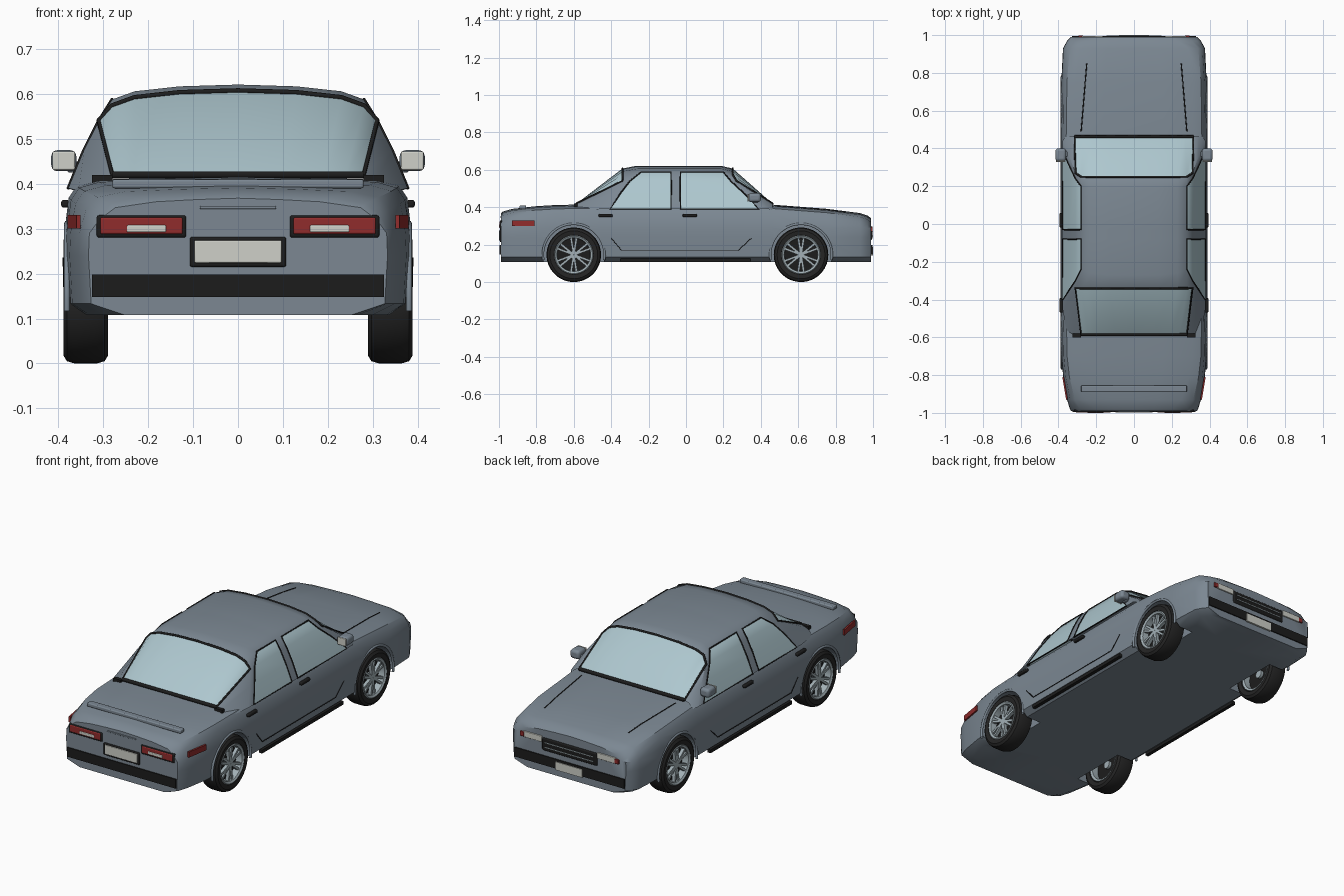
import bpy, bmesh, math
from mathutils import Matrix, Vector

cube = bpy.data.objects.get("Cube")
if cube:
    bpy.data.objects.remove(cube, do_unlink=True)


def material(name, r, g, b):
    m = bpy.data.materials.new(name)
    m.use_nodes = True
    m.diffuse_color = (r, g, b, 1)
    m.node_tree.nodes["Principled BSDF"].inputs["Base Color"].default_value = (r, g, b, 1)
    return m


PAINT = material("grey_paint", 0.20, 0.245, 0.29)
GLASS = material("pale_glass", 0.42, 0.57, 0.62)
BLACK = material("black_trim", 0.012, 0.012, 0.012)
RUBBER = material("tyre_rubber", 0.018, 0.018, 0.018)
RED = material("red_lens", 0.28, 0.025, 0.025)
WHITE = material("off_white", 0.62, 0.63, 0.58)
ALLOY = material("alloy", 0.36, 0.43, 0.46)


def finish(name, bm, mats, angle=35):
    bmesh.ops.recalc_face_normals(bm, faces=bm.faces)
    mesh = bpy.data.meshes.new(name)
    bm.to_mesh(mesh)
    bm.free()
    ob = bpy.data.objects.new(name, mesh)
    bpy.context.collection.objects.link(ob)
    for m in mats:
        mesh.materials.append(m)
    bpy.ops.object.select_all(action='DESELECT')
    ob.select_set(True)
    bpy.context.view_layer.objects.active = ob
    if angle:
        bpy.ops.object.shade_smooth_by_angle(angle=math.radians(angle))
    return ob


def loft(name, rings, mats, loop=False, wrap=False, caps=False, pick=None, angle=35):
    """Skin a list of equal point rings; pick(i, j) gives a face's material."""
    bm = bmesh.new()
    vs = [[bm.verts.new(p) for p in ring] for ring in rings]
    n, m = len(vs), len(vs[0])
    for i in range(n if wrap else n - 1):
        for j in range(m if loop else m - 1):
            a, b, k = vs[i], vs[(i + 1) % n], (j + 1) % m
            f = bm.faces.new((a[j], a[k], b[k], b[j]))
            f.material_index = pick(i, j) if pick else 0
    if caps:
        bm.faces.new(vs[0])
        bm.faces.new(vs[-1])
    return finish(name, bm, mats, angle)


def boxes(name, mat, matrices, bevel=0, mirror=False):
    bm = bmesh.new()
    for mx in matrices:
        bmesh.ops.create_cube(bm, size=1, matrix=mx)
    ob = finish(name, bm, [mat], 30 if bevel else 0)
    if bevel:
        mod = ob.modifiers.new("bevel", 'BEVEL')
        mod.width, mod.segments = bevel, 3
    if mirror:
        ob.modifiers.new("mirror", 'MIRROR')
    return ob


def span(x, y, z):
    mid = [(a + b) / 2 for a, b in (x, y, z)]
    return Matrix.Translation(mid) @ Matrix.Diagonal([b - a for a, b in (x, y, z)] + [1])


def box(name, mat, x, y, z, bevel=0, mirror=False):
    return boxes(name, mat, [span(x, y, z)], bevel, mirror)


def tube(name, mat, pts, r, closed=False, mirror=False):
    cu = bpy.data.curves.new(name, 'CURVE')
    cu.dimensions, cu.bevel_depth, cu.bevel_resolution = '3D', r, 1
    for s in (1, -1) if mirror else (1,):
        sp = cu.splines.new('POLY')
        sp.points.add(len(pts) - 1)
        for q, p in zip(sp.points, pts):
            q.co = (s * p[0], p[1], p[2], 1)
        sp.use_cyclic_u = closed
    cu.materials.append(mat)
    ob = bpy.data.objects.new(name, cu)
    bpy.context.collection.objects.link(ob)


def flip(pts):
    return [(-p[0], p[1], p[2]) for p in pts]


# Lower body: y, half width, top height, corner roundness
def body_ring(y, w, top, k):
    zb, cut = 0.108, 0.04 * k
    half = [(0, zb), (w - cut, zb), (w - .006, zb + .025), (w, .24), (w - .002, .29),
            (w - .012 * k, top - .045), (w - .03 * k, top - .018), (w - .075 * k, top - .005),
            ((w - .075 * k) / 2, top), (0, top + .003)]
    half = [(x, y, z) for x, z in half]
    return half + flip(half[-2:0:-1])


stations = [(-.99, .333, .365, 2), (-.98, .339, .374, 1.8), (-.93, .355, .388, 1.4),
            (-.81, .375, .402, 1.1), (-.7, .384, .409, 1), (-.45, .389, .414, 1),
            (0, .389, .41, 1), (.45, .389, .412, 1), (.75, .385, .389, 1),
            (.93, .376, .366, 1.2), (.97, .354, .353, 1.6), (.99, .335, .338, 2)]
body = loft("body", [body_ring(*s) for s in stations], [PAINT], loop=True, caps=True)

# Wheel arches cut from the body
AXLES, HUB, ARCH = (-.6, .615), .146, .165
for y in AXLES:
    for s in (1, -1):
        bm = bmesh.new()
        mx = Matrix.Translation((s * .4, y, HUB)) @ Matrix.Rotation(math.pi / 2, 4, 'Y')
        bmesh.ops.create_cone(bm, cap_ends=True, segments=40, radius1=ARCH, radius2=ARCH,
                              depth=.28, matrix=mx)
        cutter = finish("arch_cutter", bm, [PAINT], 0)
        cutter.hide_render = True
        bpy.context.view_layer.objects.active = body
        mod = body.modifiers.new("arch", 'BOOLEAN')
        mod.operation, mod.solver, mod.object = 'DIFFERENCE', 'EXACT', cutter
        bpy.ops.object.modifier_apply(modifier=mod.name)
        bpy.data.objects.remove(cutter, do_unlink=True)
    arc = [math.radians(-10 + 200 * i / 24) for i in range(25)]
    tube("arch_lip", PAINT, [(.381, y + ARCH * math.cos(a), HUB + ARCH * math.sin(a))
                             for a in arc], .007, mirror=True)

# Cabin: half sections from roof centre down to the waistline
section = [(0, .621), (.13, .617), (.23, .606), (.28, .588), (.31, .54), (.343, .475), (.378, .39)]


def cabin_ring(ys, drop=0):
    return [(x, y, z - (drop if j < 4 else 0)) for j, ((x, z), y) in enumerate(zip(section, ys))]


def base_ring(xs, y, z=.42):
    return [(x, y, z) for x in xs[:5]] + [(xs[5], y, z - .01), (xs[6], y, .385)]


half = [base_ring((0, .1, .19, .24, .28, .31, .355), -.585),
        cabin_ring((-.34, -.34, -.34, -.34, -.34, -.39, -.45), .014),
        cabin_ring((-.27, -.27, -.26, -.24, -.30, -.35, -.405)),
        cabin_ring([-.08] * 7), cabin_ring([-.03] * 7),
        cabin_ring((.19, .19, .19, .2, .24, .31, .39)),
        cabin_ring((.25, .25, .25, .25, .27, .36, .44), .014),
        base_ring((0, .12, .22, .27, .315, .34, .365), .462)]
rings = [flip(h[:0:-1]) + h for h in half]


def cabin_colour(i, j):
    row = j - 6 if j >= 6 else 5 - j
    screen = i in (0, 6) and row < 4
    side = i in (2, 4) and row >= 3
    return 1 if screen or side else 0


loft("cabin", rings, [PAINT, GLASS], pick=cabin_colour, angle=40)

# Window seals
for name, low, high in (("rear_screen_seal", 0, 1), ("windscreen_seal", 7, 6)):
    edge = half[low][:5] + half[high][4::-1]
    tube(name, BLACK, edge, .006, mirror=True)
    tube(name + "_sill", BLACK, half[low][:5], .009, mirror=True)
for name, a, b in (("rear_door_seal", 2, 3), ("front_door_seal", 4, 5)):
    tube(name, BLACK, half[a][3:] + half[b][:2:-1], .004, closed=True, mirror=True)

# Wheels
tyre = [(.098, .03), (.105, .047), (.128, .05), (.141, .042), (.146, .025),
        (.146, -.025), (.141, -.042), (.128, -.05), (.105, -.047), (.098, -.03)]
rim = [(.088, .02), (.09, .043), (.1, .049), (.106, .044), (.1, -.045), (.088, -.04)]
hub = [(.001, .038), (.016, .038), (.022, .03), (.022, -.02), (.001, -.02)]
disc = [(.001, .008), (.092, .008), (.092, -.005), (.001, -.005)]


def lathe(name, mat, profile, centre, s):
    rs = []
    for i in range(36):
        a = 2 * math.pi * i / 36
        rs.append([centre + Vector((s * x, r * math.cos(a), r * math.sin(a))) for r, x in profile])
    loft(name, rs, [mat], loop=True, wrap=True)


for y in AXLES:
    for s in (1, -1):
        c = Vector((s * .339, y, HUB))
        lathe("tyre", RUBBER, tyre, c, s)
        lathe("wheel_rim", ALLOY, rim, c, s)
        lathe("wheel_hub", ALLOY, hub, c, s)
        lathe("brake_disc", BLACK, disc, c, s)
        spokes = []
        for k in range(12):
            turn = math.pi / 3 * (k // 2) + (.16 if k % 2 else -.16)
            spokes.append(Matrix.Translation(c) @ Matrix.Rotation(turn, 4, 'X')
                          @ span((s * .02, s * .038), (-.006, .006), (.012, .094)))
        boxes("wheel_spokes", ALLOY, spokes)

# Tail: lamps, plate, bumper strip and boot details
box("tail_lamp_frame", BLACK, (.115, .315), (-.995, -.97), (.28, .33), .006, True)
box("tail_lamp", RED, (.123, .307), (-.998, -.98), (.288, .325), .004, True)
box("reverse_lamp", WHITE, (.16, .248), (-1, -.985), (.292, .308), .003, True)
box("rear_plate_frame", BLACK, (-.107, .107), (-.996, -.98), (.215, .282), .005)
box("rear_plate", WHITE, (-.097, .097), (-.999, -.985), (.224, .274), .003)
box("rear_bumper_strip", BLACK, (-.325, .325), (-.996, -.985), (.148, .198))
box("boot_handle", PAINT, (-.085, .085), (-.995, -.98), (.344, .351), .002)
box("boot_lip", PAINT, (-.28, .28), (-.89, -.855), (.39, .41), .005)
box("pillar_foot", BLACK, (.28, .325), (-.6, -.58), (.4, .42), 0, True)
marker = Matrix.Translation((.365, -.87, .315)) @ Matrix.Rotation(-.165, 4, 'Z')
boxes("side_marker", RED, [marker @ Matrix.Diagonal((.009, .122, .03, 1))], 0, True)

# Nose: grille, lamps, bumper strip and plate
box("grille", BLACK, (-.165, .165), (.975, .996), (.225, .295), .008)
boxes("grille_bars", ALLOY, [span((-.145, .145), (.99, .999), (z, z + .004))
                             for z in (.245, .27)])
box("headlamp", WHITE, (.165, .275), (.98, .996), (.268, .3), .003, True)
box("front_indicator", RED, (.27, .295), (.98, .998), (.27, .295), .003, True)
box("front_bumper_strip", BLACK, (-.328, .328), (.985, .996), (.148, .198))
box("front_plate", WHITE, (-.08, .08), (.985, 1), (.143, .187))

# Sides: sills, door creases, handles and mirrors
box("sill_strip", BLACK, (.37, .389), (-.35, .345), (.108, .126), 0, True)
tube("door_crease", BLACK, [(.3885, -.4, .235), (.387, -.345, .17), (.387, .28, .17),
                            (.3885, .35, .235)], .0022, mirror=True)
for y in (-.43, .02):
    box("door_handle", BLACK, (.375, .394), (y - .038, y + .038), (.347, .364), .006, True)
box("mirror_arm", PAINT, (.335, .38), (.355, .385), (.425, .45), .005, True)
box("mirror_shell", PAINT, (.36, .416), (.333, .4), (.428, .475), .014, True)
box("mirror_glass", WHITE, (.363, .413), (.329, .336), (.431, .472), .003, True)

# Bonnet creases laid on the surface
bpy.context.view_layer.update()
crease = []
for i in range(7):
    x, y = .28 - .03 * i / 6, .49 + .36 * i / 6
    hit, loc, _, _ = body.ray_cast(Vector((x, y, 1)), Vector((0, 0, -1)))
    crease.append((x, y, loc.z if hit else .39))
tube("bonnet_crease", BLACK, crease, .003, mirror=True)
